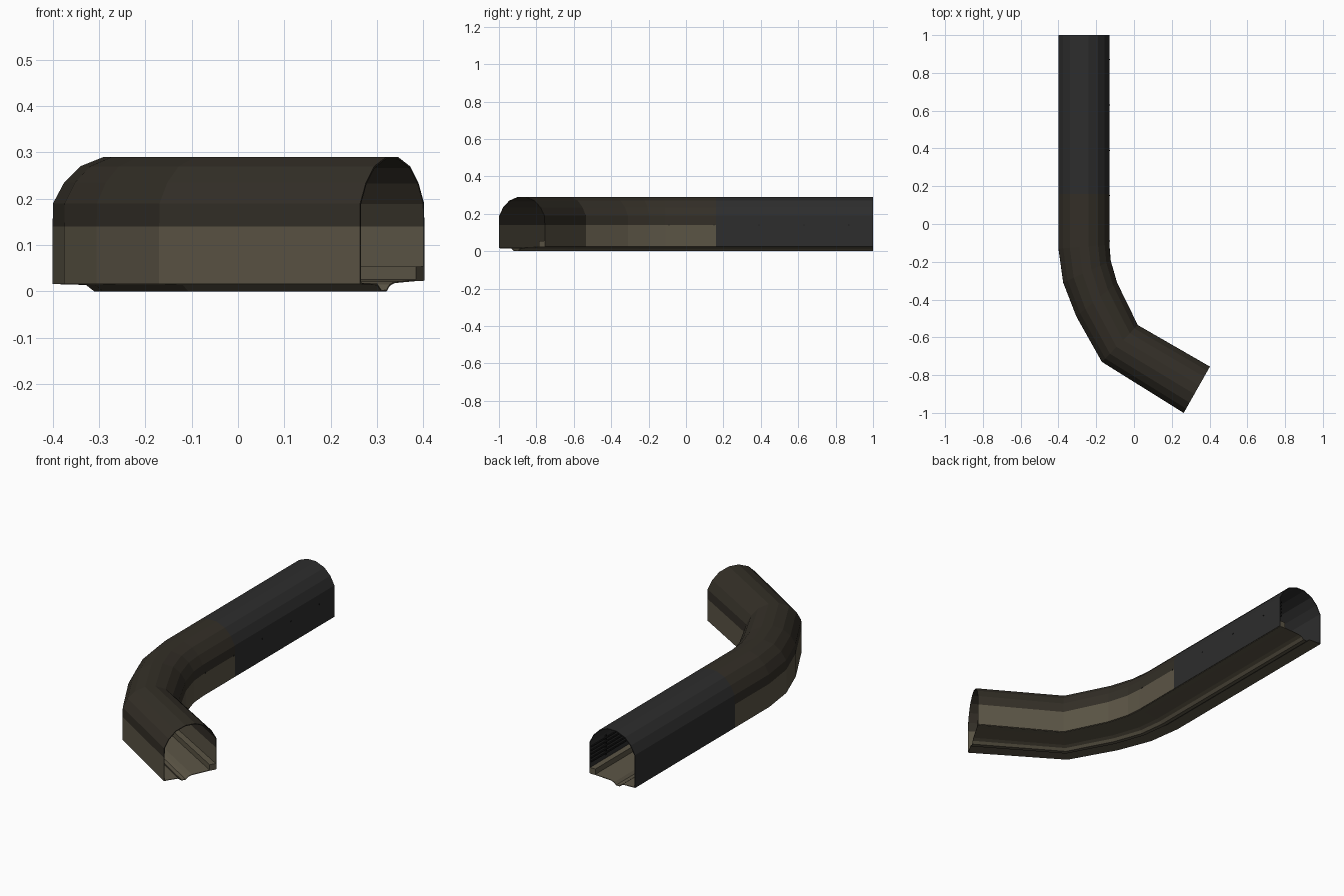
import bpy, bmesh

if "Cube" in bpy.data.objects:
    bpy.data.objects.remove(bpy.data.objects["Cube"])

# Plan stations: left and right edge of the tunnel, from the back to the front mouth
RAILS = [((-0.40, 1.0), (-0.13, 1.0)),
         ((-0.40, 0.16), (-0.13, 0.16)),
         ((-0.40, -0.13), (-0.13, -0.11)),
         ((-0.375, -0.31), (-0.123, -0.195)),
         ((-0.305, -0.49), (-0.09, -0.31)),
         ((-0.17, -0.73), (0.02, -0.535)),
         ((0.263, -1.0), (0.402, -0.755))]
STRAIGHT, BEND = RAILS[:2], RAILS[1:]
W = 0.27


def material(name, rgb):
    m = bpy.data.materials.new(name)
    m.diffuse_color = (*rgb, 1)
    m.use_nodes = True
    m.node_tree.nodes["Principled BSDF"].inputs["Base Color"].default_value = m.diffuse_color
    return m


GREY = material("dark_grey_lining", (0.026, 0.026, 0.026))
BROWN = material("dark_brown_lining", (0.033, 0.028, 0.020))
TAN = material("concrete", (0.105, 0.09, 0.06))
BLACK = material("cable_black", (0.012, 0.012, 0.012))


def sweep(name, profile, rails, mat, closed=False, thickness=0.0):
    """Carry a (distance from left edge, height) profile along the rails."""
    bm = bmesh.new()
    rings = []
    for (lx, ly), (rx, ry) in rails:
        ring = []
        for d, z in profile:
            t = d / W
            ring.append(bm.verts.new((lx + (rx - lx) * t, ly + (ry - ly) * t, z)))
        rings.append(ring)
    n = len(profile)
    for a, b in zip(rings, rings[1:]):
        for j in range(n if closed else n - 1):
            k = (j + 1) % n
            bm.faces.new((a[j], b[j], b[k], a[k]))
    if closed:
        bm.faces.new(rings[0])
        bm.faces.new(rings[-1][::-1])
        bmesh.ops.recalc_face_normals(bm, faces=bm.faces)
    me = bpy.data.meshes.new(name)
    bm.to_mesh(me)
    bm.free()
    me.materials.append(mat)
    ob = bpy.data.objects.new(name, me)
    bpy.context.collection.objects.link(ob)
    if thickness:
        s = ob.modifiers.new("thickness", 'SOLIDIFY')
        s.thickness = thickness
        s.offset = -1
    return ob


def box_profile(d0, d1, z0, z1):
    return [(d0, z0), (d0, z1), (d1, z1), (d1, z0)]


# Vaulted lining: half profile mirrored about the centre line
half = [(0, 0.14), (0.001, 0.19), (0.025, 0.235), (0.06, 0.27), (0.11, 0.29)]
vault = half + [(W - d, z) for d, z in reversed(half)]
left_wall = [(0, 0.016), (0, 0.14)]
right_wall = [(W, 0.14), (W, 0.024)]
for part, rails, roof_mat, wall_mat in (("straight", STRAIGHT, GREY, GREY),
                                        ("bend", BEND, BROWN, TAN)):
    sweep(part + "_vault", vault, rails, roof_mat, thickness=0.004)
    sweep(part + "_left_wall", left_wall, rails, wall_mat, thickness=0.004)
    sweep(part + "_right_wall", right_wall, rails, wall_mat, thickness=0.004)

# Floor with its drainage gutter
floor = [(W, 0.024), (0.145, 0.018), (0.125, 0.012), (0.112, 0.0),
         (0.09, 0.0), (0.072, 0.014), (0, 0.016)]
sweep("floor_with_gutter", floor, RAILS, TAN, thickness=0.003)

# Kerb along the right wall
sweep("kerb", box_profile(0.235, 0.266, 0.022, 0.054), RAILS, TAN, closed=True)

# Cables on the right wall of the straight run
run = [RAILS[0], RAILS[2]]
for i in range(5):
    z = 0.085 + i * 0.02
    sweep(f"cable_{i + 1}", box_profile(0.255, 0.261, z, z + 0.006), run, BLACK, closed=True)

# Cable brackets, with bolts showing just outside the wall
for i in range(5):
    y = 0.87 - i * 0.24
    for name, prof, w in (("bracket", box_profile(0.260, 0.267, 0.075, 0.18), 0.006),
                          ("bolt", box_profile(0.264, 0.2725, 0.138, 0.143), 0.003)):
        rails = [((-0.40, y + s * w), (-0.13, y + s * w)) for s in (1, -1)]
        sweep(f"{name}_{i + 1}", prof, rails, BLACK, closed=True)
